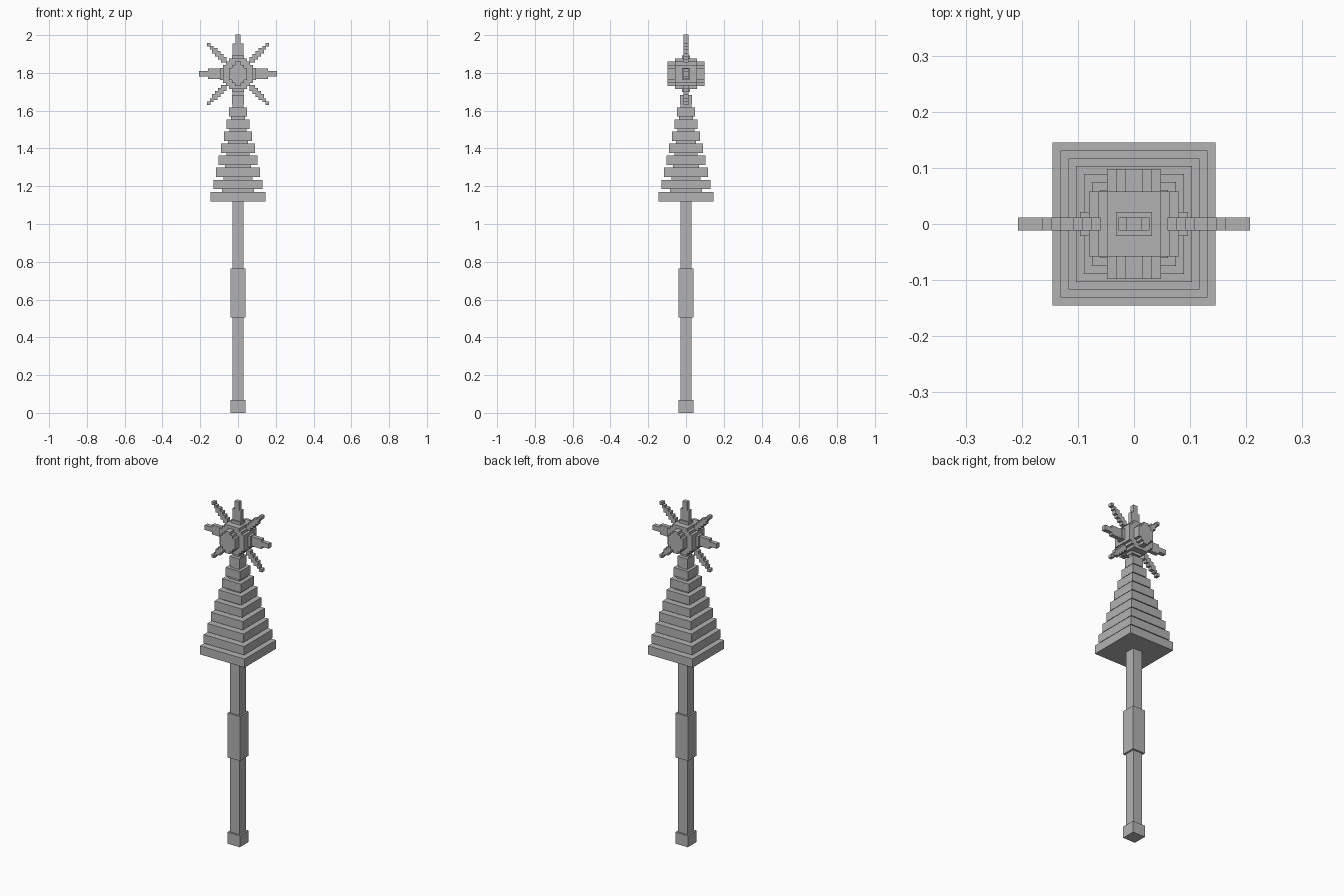
import bpy
import bmesh
from mathutils import Matrix

cube = bpy.data.objects.get("Cube")
if cube:
    bpy.data.objects.remove(cube)

grey = bpy.data.materials.new("stone_grey")
grey.use_nodes = True
grey.diffuse_color = (0.45, 0.45, 0.45, 1)
grey.node_tree.nodes["Principled BSDF"].inputs["Base Color"].default_value = (0.45, 0.45, 0.45, 1)


def blocks(name, boxes, z=0):
    """One object from boxes given as (centre, half sizes), lifted by z."""
    bm = bmesh.new()
    for centre, half in boxes:
        scale = Matrix.Diagonal([2 * h for h in half] + [1])
        bmesh.ops.create_cube(bm, size=1, matrix=Matrix.Translation(centre) @ scale)
    mesh = bpy.data.meshes.new(name)
    bm.to_mesh(mesh)
    bm.free()
    mesh.materials.append(grey)
    obj = bpy.data.objects.new(name, mesh)
    obj.location.z = z
    bpy.context.collection.objects.link(obj)
    return obj


def pillar(half, low, high):
    return (0, 0, (low + high) / 2), (half, half, (high - low) / 2)


# Handle
blocks("pole", [pillar(0.03, 0.06, 1.13)])
blocks("pommel", [pillar(0.04, 0, 0.068)])
blocks("grip", [pillar(0.04, 0.505, 0.765)])

# Stepped pyramid with recessed courses between the tiers
TIERS = 9
tiers, courses = [], []
for i in range(TIERS):
    low = 1.12 + 0.064 * i
    tiers.append(pillar(0.145 - 0.014 * i, low, low + 0.05))
    if i < TIERS - 1:
        courses.append(pillar(0.085 - 0.008 * i, low + 0.04, low + 0.07))
blocks("pyramid_tiers", tiers)
blocks("pyramid_courses", courses)

# Rounded block orb: a wide drum with a smaller stepped disc on front and back
ORB_Z = 1.795
STEP = 0.016
blocks("orb_drum", [((0, 0, 0), (a * STEP, 0.058, b * STEP)) for a, b in ((5, 3), (4, 4), (3, 5))], ORB_Z)
blocks("orb_disc", [((0, 0, 0), (a * STEP, 0.098, b * STEP)) for a, b in ((1, 4), (2, 3), (3, 2))], ORB_Z)

# Straight rays, tapering outward: (start, end, half width, half depth)
ray = [(0.07, 0.096, 0.032, 0.021), (0.09, 0.16, 0.028, 0.012), (0.15, 0.207, 0.014, 0.012)]
for name, sx, sz in (("left", 1, 0), ("right", -1, 0), ("top", 0, 1), ("bottom", 0, -1)):
    boxes = []
    for start, end, width, depth in ray:
        mid, half = (start + end) / 2, (end - start) / 2
        size = (half, depth, width) if sx else (width, depth, half)
        boxes.append(((sx * mid, 0, sz * mid), size))
    blocks(name + "_ray", boxes, ORB_Z)

# Diagonal rays as little staircases
for side, sx in (("left", 1), ("right", -1)):
    for level, sz in (("upper", 1), ("lower", -1)):
        boxes = []
        for i in range(6):
            c = 0.155 - STEP * i
            half = 0.009 if i < 2 else 0.015
            boxes.append(((sx * c, 0, sz * c), (half, 0.012, half)))
        blocks(f"{level}_{side}_ray", boxes, ORB_Z)
